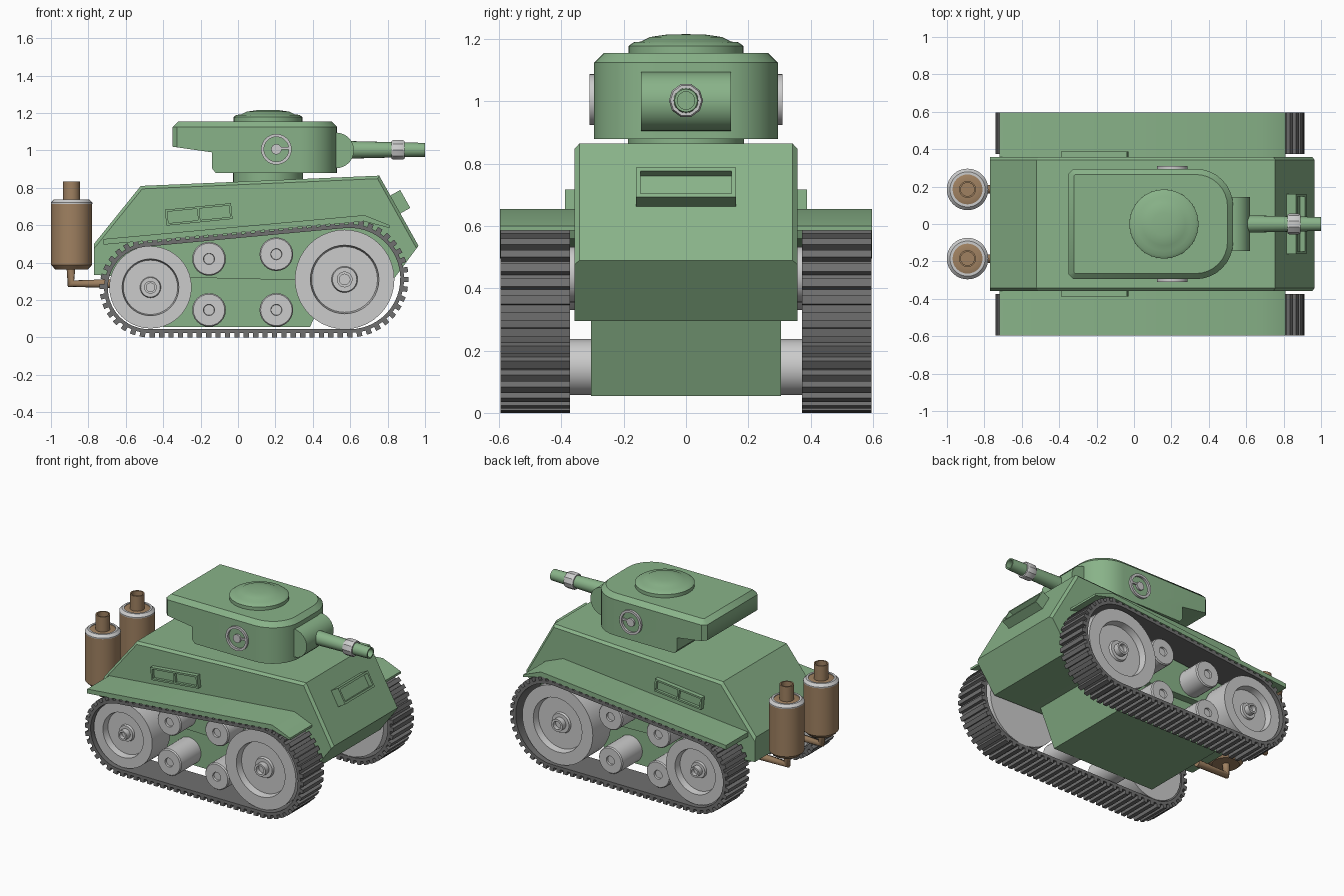
import bpy, bmesh
from math import pi, cos, sin, acos, atan2
from mathutils import Matrix, Vector

if "Cube" in bpy.data.objects:
    bpy.data.objects.remove(bpy.data.objects["Cube"])


def material(name, rgb):
    m = bpy.data.materials.new(name)
    m.diffuse_color = (*rgb, 1)
    m.use_nodes = True
    m.node_tree.nodes["Principled BSDF"].inputs["Base Color"].default_value = m.diffuse_color
    return m


GREEN = material("green_paint", (0.25, 0.45, 0.25))
BROWN = material("rusty_brown", (0.35, 0.22, 0.12))
DARK = material("track_grey", (0.16, 0.16, 0.16))


def finish(bm, name, mat=None):
    bmesh.ops.recalc_face_normals(bm, faces=bm.faces)
    me = bpy.data.meshes.new(name)
    bm.to_mesh(me)
    bm.free()
    ob = bpy.data.objects.new(name, me)
    bpy.context.collection.objects.link(ob)
    if mat:
        me.materials.append(mat)
    bpy.ops.object.select_all(action='DESELECT')
    bpy.context.view_layer.objects.active = ob
    ob.select_set(True)
    bpy.ops.object.shade_smooth_by_angle(angle=0.55)
    return ob


def extrude(bm, pts, vec):
    f = bm.faces.new([bm.verts.new(p) for p in pts])
    r = bmesh.ops.extrude_face_region(bm, geom=[f], use_keep_orig=True)
    bmesh.ops.translate(bm, vec=vec, verts=[v for v in r["geom"] if isinstance(v, bmesh.types.BMVert)])


def chamfer(bm, width, test):
    edges = [e for e in bm.edges if test(*[v.co for v in e.verts])]
    bmesh.ops.bevel(bm, geom=edges, offset=width, segments=1, affect='EDGES')


def prism(pts, y0, y1):
    bm = bmesh.new()
    extrude(bm, [(x, y0, z) for x, z in pts], (0, y1 - y0, 0))
    return bm


def lathe(name, profile, loc, axis, mat=None, n=32):
    """Revolve (radius, height) pairs around an axis."""
    bm = bmesh.new()
    rot = Vector(axis).to_track_quat('Z', 'Y').to_matrix().to_4x4()
    mtx = Matrix.Translation(loc) @ rot
    rows = [[bm.verts.new(mtx @ Vector((r * cos(2 * pi * i / n), r * sin(2 * pi * i / n), h)))
             for i in range(n)] for r, h in profile]
    for a, b in zip(rows, rows[1:]):
        for i in range(n):
            j = (i + 1) % n
            bm.faces.new((a[i], a[j], b[j], b[i]))
    bmesh.ops.remove_doubles(bm, verts=bm.verts, dist=1e-5)
    return finish(bm, name, mat)


def box(bm, mtx, center, size):
    bmesh.ops.create_cube(bm, size=1, matrix=mtx @ Matrix.Translation(center) @ Matrix.Diagonal((*size, 1)))


def framed_panel(name, loc, axes, w, h, d, rim, cells):
    """Raised frame around one or more recessed plates."""
    mtx = Matrix.Translation(loc) @ Matrix(axes).transposed().to_4x4()
    bm = bmesh.new()
    for s in (-1, 1):
        box(bm, mtx, (0, s * (h - rim) / 2, d / 2), (w, rim, d))
    step = (w - rim) / cells
    for i in range(cells + 1):
        box(bm, mtx, (-(w - rim) / 2 + i * step, 0, d / 2), (rim, h - 2 * rim, d))
    box(bm, mtx, (0, 0, d * 0.25), (w - rim, h - rim, d * 0.5))
    finish(bm, name, GREEN)


# Hull
bm = prism([(-0.77, 0.335), (-0.77, 0.5), (-0.52, 0.81), (0.755, 0.865),
            (0.965, 0.49), (0.82, 0.295), (-0.7, 0.33)], -0.358, 0.358)
chamfer(bm, 0.016, lambda a, b: abs(a.y - b.y) < 1e-4 and min(a.z, b.z) > 0.45)
finish(bm, "upper_hull", GREEN)
finish(prism([(-0.4, 0.055), (0.385, 0.055), (0.5, 0.315), (-0.5, 0.335)], -0.305, 0.305), "lower_hull", GREEN)
framed_panel("front_vision_hatch", (0.84, 0, 0.71),
             ((0, 1, 0), (-0.49, 0, 0.872), (0.872, 0, 0.49)), 0.32, 0.11, 0.062, 0.014, 1)

# Turret with an undercut rear bustle
lathe("turret_ring", [(0, 0.8), (0.187, 0.8), (0.187, 0.9), (0, 0.9)], (0.16, 0, 0), (0, 0, 1), GREEN)
half = [(0.33 + 0.2 * cos(a), 0.095 + 0.2 * sin(a)) for a in [pi / 2 * i / 8 for i in range(9)]]
half += [(-0.325, 0.295), (-0.35, 0.27)]
bm = bmesh.new()
extrude(bm, [(x, y, 0.88) for x, y in half + [(x, -y) for x, y in reversed(half)]], (0, 0, 0.275))
chamfer(bm, 0.03, lambda a, b: min(a.z, b.z) > 1.15)
turret = finish(bm, "turret", GREEN)
cutter = finish(prism([(-0.5, 0.8), (-0.12, 0.8), (-0.12, 0.88), (-0.14, 0.905), (-0.14, 0.99),
                       (-0.35, 1.02), (-0.5, 1.04)], -0.5, 0.5), "bustle_cutter")
cutter.hide_render = True
mod = turret.modifiers.new("undercut", 'BOOLEAN')
mod.object = cutter
mod.solver = 'EXACT'
bpy.context.view_layer.objects.active = turret
bpy.ops.object.modifier_apply(modifier=mod.name)
bpy.data.objects.remove(cutter)
lathe("cupola", [(0, 1.14), (0.185, 1.14), (0.185, 1.178), (0.168, 1.19), (0.145, 1.192),
                 (0.115, 1.207), (0.06, 1.215), (0, 1.216)], (0.16, 0, 0), (0, 0, 1), GREEN)

# Gun
lathe("gun_mantlet", [(0, -0.145), (0.095, -0.145), (0.095, 0.145), (0, 0.145)],
      (0.525, 0, 1.0), (0, 1, 0), GREEN)
lathe("gun_barrel", [(0, 0.55), (0.048, 0.55), (0.037, 1.0), (0.028, 1.0), (0.028, 0.9), (0, 0.9)],
      (0, 0, 1.003), (1, 0, 0), GREEN, 20)
lathe("muzzle_ring", [(0.036, 0.82), (0.05, 0.82), (0.055, 0.83), (0.055, 0.88), (0.05, 0.89), (0.036, 0.89)],
      (0, 0, 1.003), (1, 0, 0), None, 10)


# Track outline: a belt wrapped around two circles, shrunk by an inset
C1, R1, C2, R2 = Vector((-0.475, 0.265)), 0.265, Vector((0.597, 0.315)), 0.315


def belt(inset, n=24):
    d = C2 - C1
    base, phi = atan2(d.y, d.x), acos((R1 - R2) / d.length)
    pts = []
    for c, r, a0, a1 in ((C2, R2, base - phi, base + phi), (C1, R1, base + phi, base + 2 * pi - phi)):
        for i in range(n + 1):
            a = a0 + (a1 - a0) * i / n
            pts.append(c + (r - inset) * Vector((cos(a), sin(a))))
    return pts


def track(name, y0, y1, count=76):
    bm = bmesh.new()
    outer, inner = belt(0.024), belt(0.044)
    loops = [[bm.verts.new((p.x, y, p.y)) for p in ring]
             for ring, y in ((outer, y0), (outer, y1), (inner, y1), (inner, y0))]
    n = len(outer)
    for k in range(4):
        a, b = loops[k], loops[(k + 1) % 4]
        for i in range(n):
            bm.faces.new((a[i], a[(i + 1) % n], b[(i + 1) % n], b[i]))
    # cleats spaced evenly along the belt
    segs = [(outer[i], outer[(i + 1) % n]) for i in range(n)]
    step = sum((b - a).length for a, b in segs) / count
    pos = 0.0
    for a, b in segs:
        length = (b - a).length
        t = (b - a).normalized()
        while pos < length:
            p = a + t * pos
            mtx = Matrix.Translation((p.x, (y0 + y1) / 2, p.y)) @ Matrix.Rotation(-atan2(t.y, t.x), 4, 'Y')
            box(bm, mtx, (0, 0, -0.01), (0.028, y1 - y0, 0.028))
            pos += step
        pos -= length
    finish(bm, name, DARK)


# Running gear and fittings, both sides
for s, side in ((-1, "near"), (1, "far")):
    out = (0, s, 0)
    track(side + "_track", *sorted((s * 0.373, s * 0.595)))
    fender = [(-0.72, 0.526), (0.676, 0.654), (0.81, 0.6), (0.81, 0.585), (0.67, 0.622), (-0.72, 0.496)]
    finish(prism(fender, *sorted((s * 0.345, s * 0.597))), side + "_fender", GREEN)
    for name, x, z, r, k in (("front_wheel", 0.57, 0.31, 0.266, 1), ("rear_wheel", -0.468, 0.268, 0.22, 0.8)):
        lathe(f"{side}_{name}", [(0, 0.375), (r, 0.375), (r, 0.57), (0.69 * r, 0.57), (0.66 * r, 0.525),
                                 (0.07 * k, 0.525), (0.065 * k, 0.54), (0.042 * k, 0.54), (0.042 * k, 0.578),
                                 (0.028 * k, 0.578), (0.028 * k, 0.55), (0, 0.55)], (x, 0, z), out, None, 40)
    for i, (x, z) in enumerate(((-0.155, 0.42), (0.205, 0.445), (-0.155, 0.147), (0.205, 0.147))):
        lathe(f"{side}_roller_{i + 1}", [(0, 0.295), (0.09, 0.295), (0.09, 0.515), (0.084, 0.523), (0.03, 0.523),
                                         (0.028, 0.51), (0, 0.51)], (x, 0, z), out, None, 24)
    # turret side port: ring, stud and catch
    lathe(side + "_port_ring", [(0.066, 0.28), (0.082, 0.28), (0.082, 0.31), (0.066, 0.31), (0.066, 0.28)],
          (0.205, 0, 1.006), out)
    lathe(side + "_port_stud", [(0, 0.28), (0.028, 0.28), (0.028, 0.308), (0, 0.308)], (0.205, 0, 1.006), out, None, 16)
    bm = bmesh.new()
    box(bm, Matrix.Translation((0.25, s * 0.295, 1.012)), (0, 0, 0), (0.045, 0.02, 0.012))
    finish(bm, side + "_port_catch")
    t = 0.1
    framed_panel(side + "_hull_window", (-0.21, s * 0.352, 0.658),
                 ((cos(t), 0, sin(t)), (-sin(t), 0, cos(t)), out), 0.355, 0.085, 0.036, 0.012, 2)

    # Exhaust silencer, cap and bent pipe
    loc = (-0.89, s * 0.185, 0)
    lathe(side + "_exhaust_silencer", [(0, 0.362), (0.085, 0.362), (0.11, 0.388), (0.11, 0.717), (0.082, 0.733),
                                       (0.045, 0.733), (0.045, 0.835), (0.036, 0.835), (0.036, 0.75), (0, 0.75)],
          loc, (0, 0, 1), BROWN)
    lathe(side + "_exhaust_cap", [(0.108, 0.714), (0.111, 0.714), (0.111, 0.721), (0.094, 0.738), (0.08, 0.738),
                                  (0.08, 0.73)], loc, (0, 0, 1))
    cu = bpy.data.curves.new(side + "_exhaust_pipe", 'CURVE')
    cu.dimensions, cu.bevel_depth, cu.bevel_resolution, cu.use_fill_caps = '3D', 0.024, 3, True
    sp = cu.splines.new('POLY')
    sp.points.add(2)
    for p, (x, z) in zip(sp.points, ((-0.893, 0.38), (-0.893, 0.288), (-0.66, 0.288))):
        p.co = (x, s * 0.185, z, 1)
    cu.materials.append(BROWN)
    bpy.context.collection.objects.link(bpy.data.objects.new(side + "_exhaust_pipe", cu))
